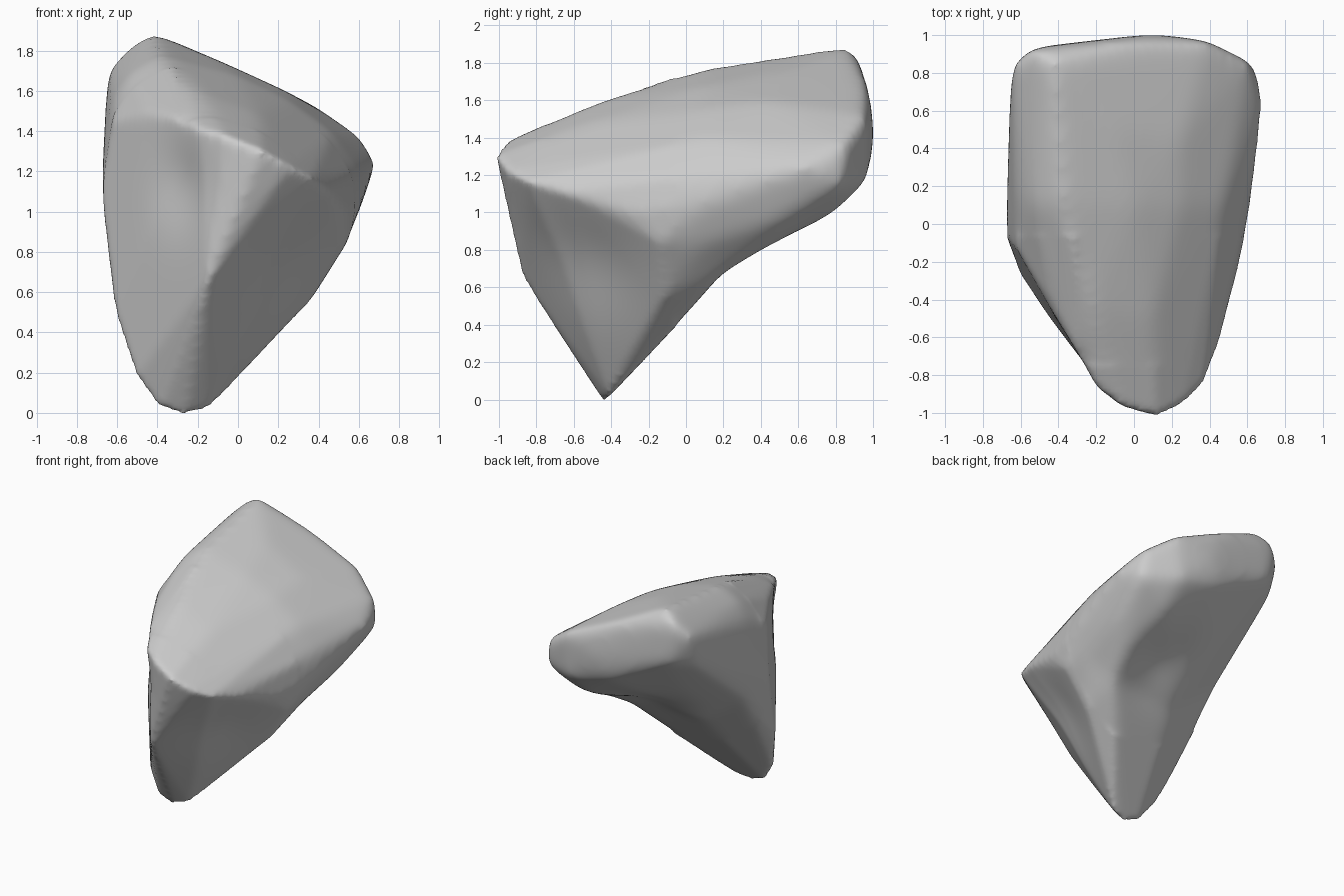
import bpy, bmesh, math
from mathutils import Vector

cube = bpy.data.objects.get("Cube")
if cube:
    bpy.data.objects.remove(cube, do_unlink=True)

# Sharp front lip of the roof from left end round the nose to right end
LIP = [(-.62, -.13, 1.46), (-.46, -.38, 1.51), (-.32, -.66, 1.47), (-.2, -.87, 1.42),
       (-.06, -.97, 1.38), (.12, -1.02, 1.31), (.26, -.96, 1.23), (.37, -.85, 1.17),
       (.45, -.66, 1.11), (.54, -.3, 1)]

# Domed crown of the roof
CROWN = [(-.22, -.45, 1.61), (.1, -.5, 1.49), (-.1, .5, 1.76), (.25, .45, 1.6)]

# Cross-section shared by the roof slab and the spike
WAIST = [(-.38, .1, 1.78), (-.54, .1, 1.69), (-.63, .15, 1.57), (-.68, .1, 1.2),
         (-.64, .17, .98), (-.25, .12, .66), (.36, .2, .66), (.53, .1, .84),
         (.62, .1, 1.05), (.6, .1, 1.21), (.47, .1, 1.4), (.25, .1, 1.56),
         (0, .1, 1.68)]

# Thick back end of the slab, its wall narrow and tilted like the roof
BACK = [(-.43, .87, 1.9), (-.55, .93, 1.82), (-.65, .85, 1.71), (-.65, .75, 1.45),
        (-.5, .94, 1.5), (-.62, .5, 1.27), (0, .98, 1.69), (.4, .97, 1.52),
        (.62, .86, 1.37), (.69, .65, 1.25), (.64, .84, 1.15), (.35, .8, 1),
        (.4, .42, .79), (.58, .5, .96), (.1, 1.01, 1.42), (0, .98, 1.26),
        (.35, .97, 1.17)]

# Spike that runs down and forward
SPIKE = [(-.68, -.06, 1.12), (-.65, -.1, .86), (-.61, -.25, .5), (-.51, -.37, .18),
         (-.39, -.43, .02), (-.26, -.44, -.01), (-.15, -.41, .02), (-.15, -.88, .66),
         (-.4, -.55, 1.2), (.36, -.12, .55), (.54, -.14, .84), (0, -.24, .21)]


def hull_object(name, points):
    bm = bmesh.new()
    for p in points:
        bm.verts.new(p)
    result = bmesh.ops.convex_hull(bm, input=bm.verts[:])
    loose = [g for g in result["geom_interior"] if isinstance(g, bmesh.types.BMVert)]
    bmesh.ops.delete(bm, geom=loose, context="VERTS")
    bmesh.ops.recalc_face_normals(bm, faces=bm.faces[:])
    mesh = bpy.data.meshes.new(name)
    bm.to_mesh(mesh)
    bm.free()
    obj = bpy.data.objects.new(name, mesh)
    bpy.context.scene.collection.objects.link(obj)
    return obj


def dent(verts, centre, radius, push):
    """Push the surface softly around a point."""
    for v in verts:
        distance = (v.co - Vector(centre)).length / radius
        v.co += Vector(push) * math.exp(-distance * distance)


def soften(verts, steps):
    for step in range(steps):
        bmesh.ops.smooth_vert(bm, verts=verts, factor=.5,
                              use_axis_x=True, use_axis_y=True, use_axis_z=True)


def on_roof(v):
    """True for the upper surface well inside the lip."""
    return v.normal.z > .5 and v.co.y > -.75 and abs(v.co.x) < .3


# Join slab and spike into one even skin
stone = hull_object("stone", LIP + CROWN + WAIST + BACK)
spike = hull_object("spike_helper", LIP + CROWN + WAIST + SPIKE)
spike.hide_render = True
union = stone.modifiers.new("join", "BOOLEAN")
union.operation = "UNION"
union.solver = "EXACT"
union.object = spike
skin = stone.modifiers.new("skin", "REMESH")
skin.mode = "VOXEL"
skin.voxel_size = .022
bpy.context.view_layer.update()
depsgraph = bpy.context.evaluated_depsgraph_get()
mesh = bpy.data.meshes.new_from_object(stone.evaluated_get(depsgraph))
stone.modifiers.clear()
stone.data = mesh
mesh.name = "stone"
bpy.data.objects.remove(spike, do_unlink=True)

# Round the weathered roof and back more than the crisp front
bm = bmesh.new()
bm.from_mesh(mesh)
soften(bm.verts[:], 5)
bm.normal_update()
soften([v for v in bm.verts if v.co.y > -.06 or on_roof(v)], 25)

# Shallow hollows on the front facets and underneath
dent(bm.verts, (-.3, -.72, 1.15), .22, (.03, .03, 0))
dent(bm.verts, (.22, -.5, .78), .32, (-.03, .03, .02))
dent(bm.verts, (.05, .4, .85), .28, (0, -.03, .06))

# Rest the stone on the ground
base = min(v.co.z for v in bm.verts)
bmesh.ops.translate(bm, verts=bm.verts[:], vec=(0, 0, -base))
bm.to_mesh(mesh)
bm.free()

# Plain grey stone
grey = bpy.data.materials.new("stone_grey")
grey.use_nodes = True
colour = (.6, .6, .6, 1)
grey.diffuse_color = colour
grey.node_tree.nodes["Principled BSDF"].inputs["Base Color"].default_value = colour
mesh.materials.clear()
mesh.materials.append(grey)

bpy.ops.object.select_all(action="DESELECT")
stone.select_set(True)
bpy.context.view_layer.objects.active = stone
bpy.ops.object.shade_smooth_by_angle(angle=math.radians(40))
